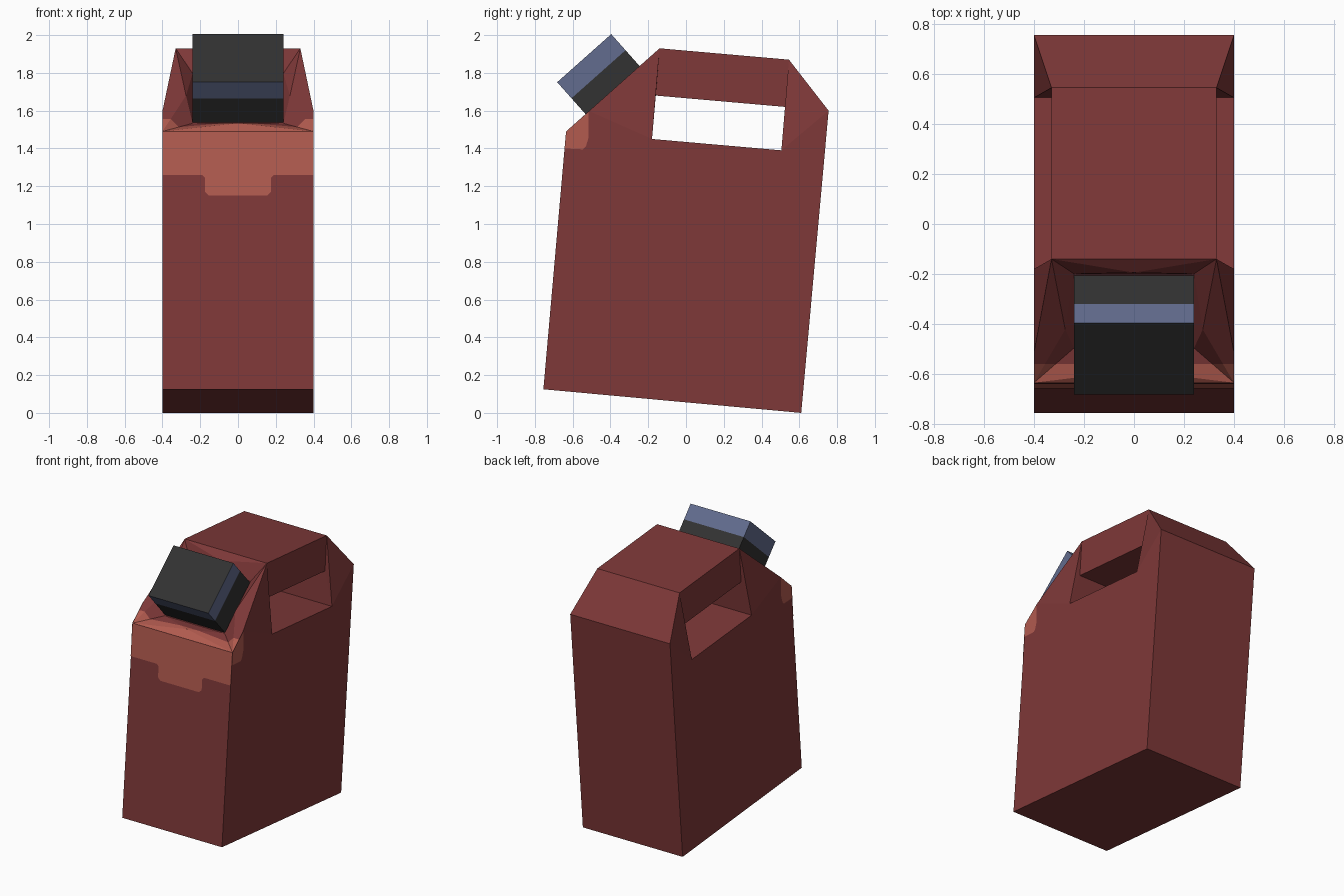
import bpy, bmesh
from mathutils import Vector

cube = bpy.data.objects.get("Cube")
if cube:
    bpy.data.objects.remove(cube, do_unlink=True)


def material(name, srgb):
    col = [((c / 255 + 0.055) / 1.055) ** 2.4 for c in srgb] + [1]
    m = bpy.data.materials.new(name)
    m.use_nodes = True
    m.diffuse_color = col
    m.node_tree.nodes["Principled BSDF"].inputs["Base Color"].default_value = col
    return m


RED = material("dark red", (126, 56, 56))
ORANGE = material("worn orange", (178, 91, 79))
BLUE = material("slate blue", (98, 108, 142))
BLACK = material("soft black", (50, 50, 50))


def finish(name, bm, mats):
    bmesh.ops.recalc_face_normals(bm, faces=bm.faces)
    me = bpy.data.meshes.new(name)
    bm.to_mesh(me)
    bm.free()
    for m in mats:
        me.materials.append(m)
    ob = bpy.data.objects.new(name, me)
    bpy.context.collection.objects.link(ob)
    return ob


# Directions of the sloped shoulder that carries the cap
E, T = Vector((0, -0.635, 1.49)), Vector((0, -0.14, 1.93))
slope = (T - E).normalized()
out = Vector((0, -slope.z, slope.y))


def on_slope(x, t, depth=0.0):
    p = E.lerp(T, t) - out * depth
    return (x, p.y, p.z)


# Body points on the left half (mirrored to the right)
half = {
    "front_low": (0.4, -0.755, 0.125), "back_low": (0.4, 0.61, 0.0),
    "back_high": (0.4, 0.755, 1.60), "top_back": (0.33, 0.545, 1.87),
    "top_front": (0.33, -0.14, 1.93), "notch": on_slope(0.4, 0.245),
    "lip": (0.4, -0.635, 1.49),
    "hole_bf": (0.4, -0.18, 1.45), "hole_bb": (0.4, 0.505, 1.39),
    "hole_tb": (0.33, 0.525, 1.62), "hole_tf": (0.33, -0.16, 1.68),
    "fold": on_slope(0.275, 0.43),
    "well_low": on_slope(0.24, 0.2, 0.06), "well_high": on_slope(0.24, 0.8, 0.06),
}
bm = bmesh.new()
L = {k: bm.verts.new(p) for k, p in half.items()}
R = {k: bm.verts.new((-p[0], p[1], p[2])) for k, p in half.items()}
mid_low = bm.verts.new(on_slope(0, 0.10))
mid_high = bm.verts.new(on_slope(0, 0.89))

# Faces that span the width: shell panels and the handle tunnel
for a, b in (("front_low", "back_low"), ("back_low", "back_high"),
             ("back_high", "top_back"), ("top_back", "top_front"),
             ("lip", "front_low"), ("hole_bf", "hole_bb"), ("hole_bb", "hole_tb"),
             ("hole_tb", "hole_tf"), ("hole_tf", "hole_bf")):
    bm.faces.new((L[a], L[b], R[b], R[a]))

# Side panels around the handle opening
for S in (L, R):
    for keys in (("front_low", "back_low", "back_high", "hole_bb", "hole_bf", "notch", "lip"),
                 ("notch", "hole_bf", "top_front"), ("hole_bf", "hole_tf", "top_front"),
                 ("hole_tf", "hole_tb", "top_back", "top_front"),
                 ("hole_bb", "top_back", "hole_tb"), ("hole_bb", "back_high", "top_back")):
        bm.faces.new([S[k] for k in keys])

# Folded shoulder with a shallow well under the cap
shoulder = []
for S in (L, R):
    for f in ((S["lip"], S["notch"], S["fold"]),
              (S["notch"], S["top_front"], S["fold"]),
              (S["lip"], S["fold"], S["well_low"]),
              (S["fold"], S["top_front"], S["well_high"]),
              (S["fold"], S["well_high"], S["well_low"]),
              (S["lip"], S["well_low"], mid_low),
              (S["top_front"], mid_high, S["well_high"])):
        shoulder.append(bm.faces.new(f))
for f in ((L["lip"], mid_low, R["lip"]), (L["top_front"], R["top_front"], mid_high),
          (L["well_low"], R["well_low"], mid_low), (L["well_high"], mid_high, R["well_high"]),
          (L["well_low"], L["well_high"], R["well_high"], R["well_low"])):
    shoulder.append(bm.faces.new(f))
bmesh.ops.recalc_face_normals(bm, faces=bm.faces)

# Orange strip along the front of the shoulder
for f in shoulder:
    f.tag = True
cut_y = -0.56
geom = shoulder + list({e for f in shoulder for e in f.edges}) + \
    list({v for f in shoulder for v in f.verts})
bmesh.ops.bisect_plane(bm, geom=geom, plane_co=(0, cut_y, 0), plane_no=(0, 1, 0))
for f in bm.faces:
    c = f.calc_center_median()
    if c.y < cut_y and c.z > 1.46 and abs(f.normal.x) < 0.999:
        f.material_index = 1
finish("can_body", bm, [RED, ORANGE])


# Painted label patches
def patch(name, points):
    pm = bmesh.new()
    pm.faces.new([pm.verts.new(p) for p in points])
    return finish(name, pm, [ORANGE])


def front_point(x, z):
    return (x, -0.755 + 0.12 * (z - 0.125) / 1.365 - 0.003, z)


edge = [(0.4, 1.49), (0.4, 1.26), (0.19, 1.26), (0.175, 1.245),
        (0.175, 1.17), (0.155, 1.15)]
outline = edge + [(-x, z) for x, z in reversed(edge)]
label = patch("front_label", [front_point(x, z) for x, z in outline])
if label.data.polygons[0].normal.y > 0:
    label.data.flip_normals()

side = [(-0.643, 1.40), (-0.545, 1.395), (-0.53, 1.41), (-0.515, 1.46),
        (-0.515, 1.592), (-0.635, 1.49)]
for name, s in (("left_label", 1), ("right_label", -1)):
    ob = patch(name, [(s * 0.403, y, z) for y, z in side])
    if ob.data.polygons[0].normal.x * s < 0:
        ob.data.flip_normals()


# Spout neck and cap: boxes set square to the shoulder
def slope_box(name, low, high, mats):
    base = Vector((0, -0.3875, 1.7075))
    b = bmesh.new()
    bmesh.ops.create_cube(b, size=1)
    for v in b.verts:
        x, s, h = v.co
        v.co = base + Vector((x * 0.48, 0, 0)) + slope * (s * 0.383) + \
            out * (low + (h + 0.5) * (high - low))
    bmesh.ops.recalc_face_normals(b, faces=b.faces)
    for f in b.faces:
        if len(mats) > 1 and f.normal.dot(out) > 0.9:
            f.material_index = 1
    return finish(name, b, mats)


slope_box("spout_neck", -0.06, 0.114, [BLACK])
slope_box("spout_cap", 0.114, 0.228, [BLUE, BLACK])
